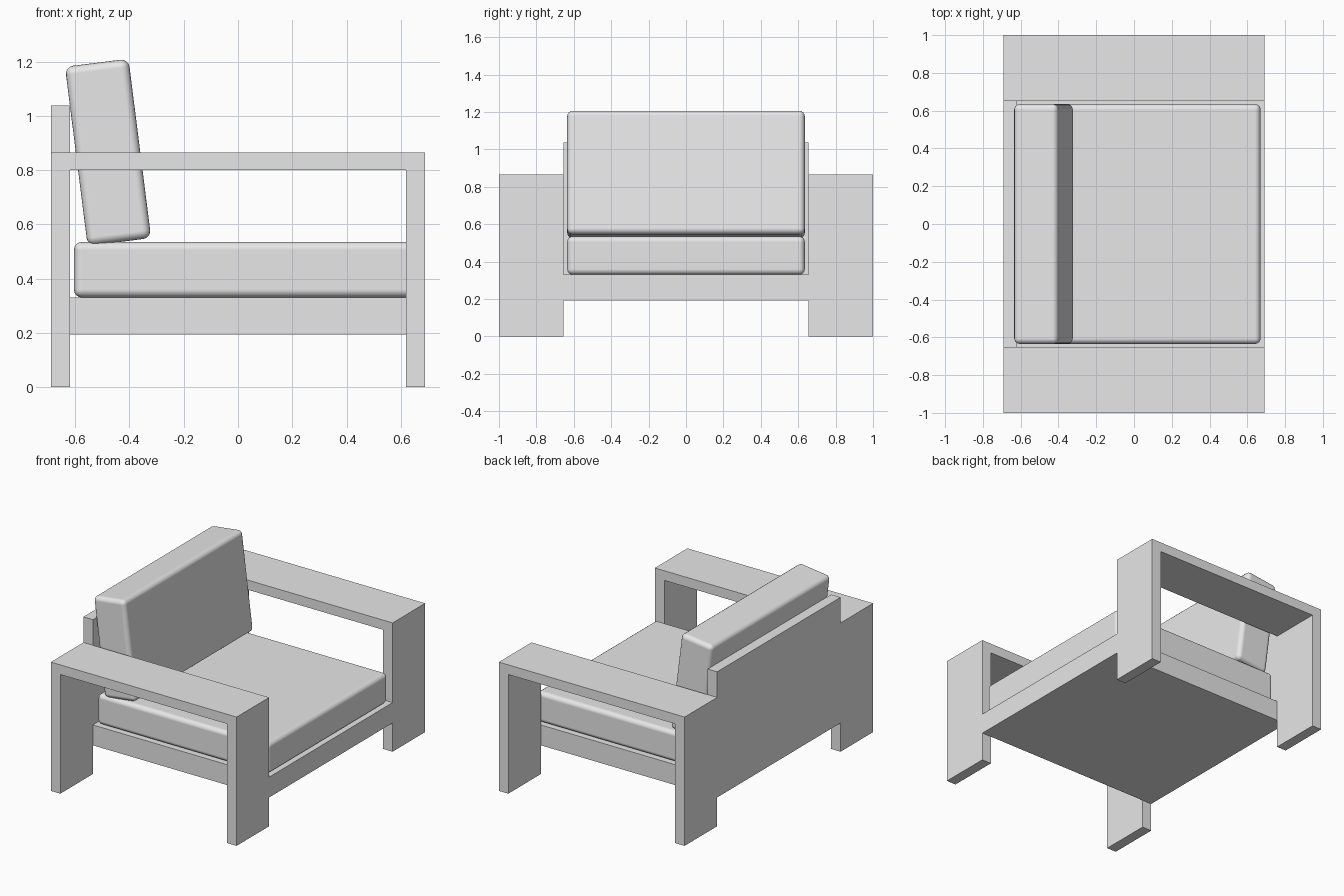
import bpy
import bmesh
import math

cube = bpy.data.objects.get("Cube")
if cube:
    bpy.data.objects.remove(cube, do_unlink=True)

grey = bpy.data.materials.new("light grey")
grey.use_nodes = True
colour = (0.8, 0.8, 0.8, 1)
grey.diffuse_color = colour
grey.node_tree.nodes["Principled BSDF"].inputs["Base Color"].default_value = colour

# Shared frame dimensions
OUT_X, IN_X = 0.69, 0.62
OUT_Y, IN_Y = 1.0, 0.655
ARM_TOP, ARM_UNDER = 0.865, 0.80
BASE_UNDER, BASE_TOP = 0.193, 0.33


def add_object(name, bm):
    bmesh.ops.recalc_face_normals(bm, faces=bm.faces)
    mesh = bpy.data.meshes.new(name)
    bm.to_mesh(mesh)
    bm.free()
    mesh.materials.append(grey)
    obj = bpy.data.objects.new(name, mesh)
    bpy.context.collection.objects.link(obj)
    return obj


def box(name, x, y, z):
    """Box spanning the given (low, high) ranges, with its origin at the centre."""
    bm = bmesh.new()
    bmesh.ops.create_cube(bm, size=1)
    bmesh.ops.scale(bm, vec=[hi - lo for lo, hi in (x, y, z)], verts=bm.verts)
    obj = add_object(name, bm)
    obj.location = [(lo + hi) / 2 for lo, hi in (x, y, z)]
    return obj


def arm_frame(name, y_low, y_high):
    """Two slab legs and the armrest, as one upside-down U profile."""
    profile = [(-OUT_X, 0), (-OUT_X, ARM_TOP), (OUT_X, ARM_TOP), (OUT_X, 0),
               (IN_X, 0), (IN_X, ARM_UNDER), (-IN_X, ARM_UNDER), (-IN_X, 0)]
    bm = bmesh.new()
    face = bm.faces.new([bm.verts.new((x, y_low, z)) for x, z in profile])
    result = bmesh.ops.extrude_face_region(bm, geom=[face])
    verts = [v for v in result["geom"] if isinstance(v, bmesh.types.BMVert)]
    bmesh.ops.translate(bm, vec=(0, y_high - y_low, 0), verts=verts)
    return add_object(name, bm)


def cushion(name, x, y, z, lean=0):
    """Soft-edged block, optionally leaning back."""
    obj = box(name, x, y, z)
    obj.rotation_euler.y = -math.radians(lean)
    bevel = obj.modifiers.new("soft edges", "BEVEL")
    bevel.width = 0.03
    bevel.segments = 4
    bevel.harden_normals = True
    for poly in obj.data.polygons:
        poly.use_smooth = True
    return obj


# Arm frames
arm_frame("front_arm_frame", -OUT_Y, -IN_Y)
arm_frame("rear_arm_frame", IN_Y, OUT_Y)

# Seat base and back panel between the arms
box("seat_base", (-IN_X, OUT_X), (-IN_Y, IN_Y), (BASE_UNDER, BASE_TOP))
box("back_panel", (-OUT_X, -IN_X), (-IN_Y, IN_Y), (BASE_UNDER, 1.037))

# Cushions
cushion("seat_cushion", (-0.605, 0.67), (-0.635, 0.635), (BASE_TOP, 0.535))
cushion("back_cushion", (-0.597, -0.361), (-0.635, 0.635), (0.532, 1.198), lean=7.2)
